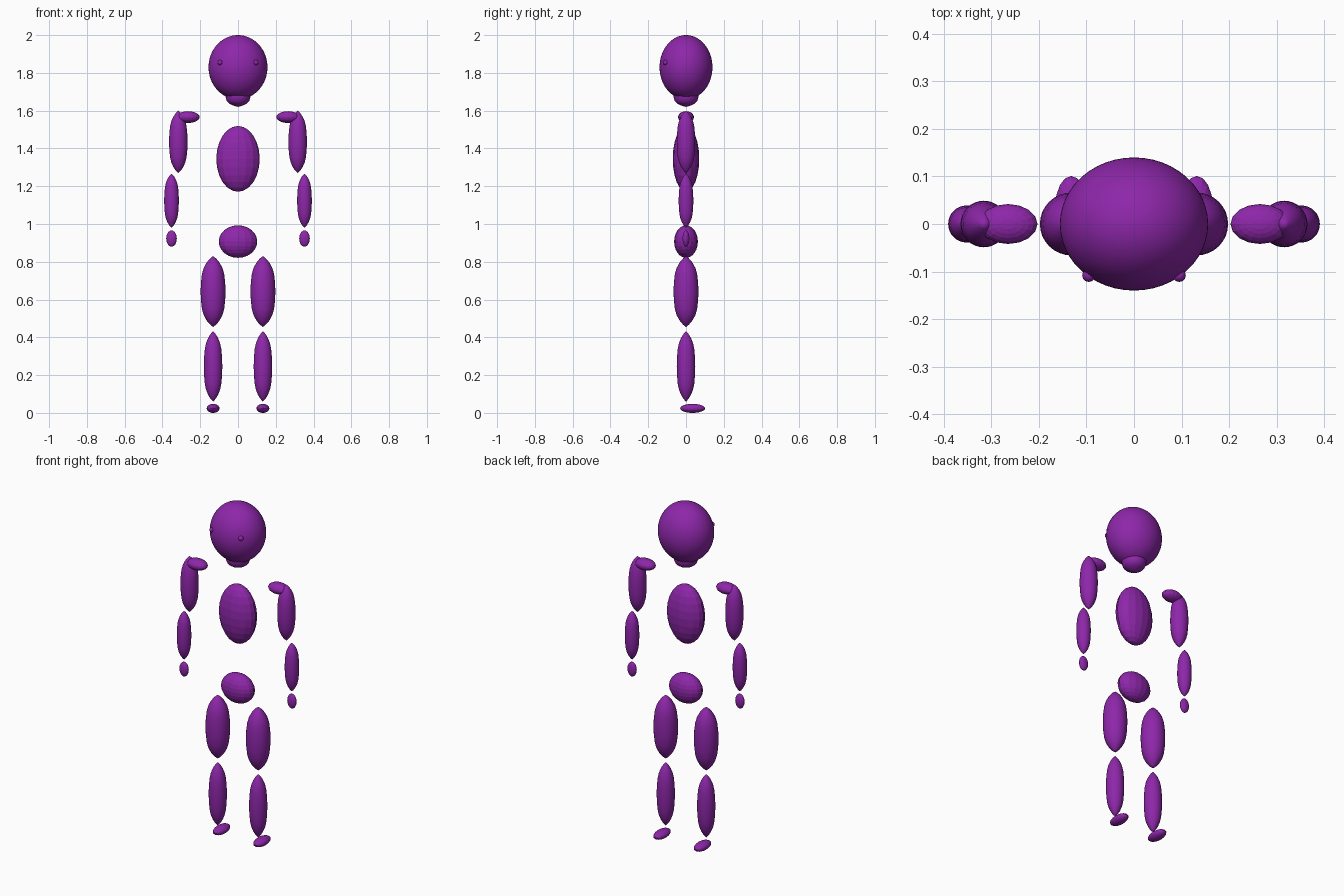
import bpy, bmesh, math
from mathutils import Matrix

cube = bpy.data.objects.get("Cube")
if cube:
    bpy.data.objects.remove(cube, do_unlink=True)

PURPLE = (0.27, 0.02, 0.40, 1)
purple = bpy.data.materials.new("purple")
purple.use_nodes = True
purple.diffuse_color = PURPLE
purple.node_tree.nodes["Principled BSDF"].inputs["Base Color"].default_value = PURPLE

# Half of the pointed limb outline: (fraction of length, fraction of radius)
TAPER = [(0.03, 0.22), (0.06, 0.38), (0.1, 0.55), (0.17, 0.76),
         (0.25, 0.89), (0.37, 0.97), (0.5, 1)]


def finish(name, bm, smooth):
    mesh = bpy.data.meshes.new(name)
    bmesh.ops.recalc_face_normals(bm, faces=bm.faces)
    bm.to_mesh(mesh)
    bm.free()
    mesh.materials.append(purple)
    obj = bpy.data.objects.new(name, mesh)
    bpy.context.collection.objects.link(obj)
    if smooth:
        bpy.ops.object.select_all(action="DESELECT")
        obj.select_set(True)
        bpy.context.view_layer.objects.active = obj
        bpy.ops.object.shade_smooth_by_angle(angle=math.radians(30))
    return obj


def ellipsoid(name, center, radii, segments=16, rings=12, smooth=False):
    bm = bmesh.new()
    bmesh.ops.create_uvsphere(
        bm, u_segments=segments, v_segments=rings, radius=1,
        matrix=Matrix.Translation(center) @ Matrix.Diagonal((*radii, 1)))
    return finish(name, bm, smooth)


def spindle(name, x, bottom, top, radius, segments=32):
    """Barrel-shaped limb with a pointed tip at each end."""
    outline = [(0, 0)] + TAPER + [(1 - t, r) for t, r in reversed(TAPER[:-1])] + [(1, 0)]
    bm = bmesh.new()
    verts = [bm.verts.new((x + r * radius, 0, bottom + t * (top - bottom)))
             for t, r in outline]
    edges = [bm.edges.new(pair) for pair in zip(verts, verts[1:])]
    bmesh.ops.spin(bm, geom=verts + edges, cent=(x, 0, 0), axis=(0, 0, 1),
                   angle=math.tau, steps=segments)
    bmesh.ops.remove_doubles(bm, verts=bm.verts, dist=0.0001)
    return finish(name, bm, True)


# Head and trunk
ellipsoid("head", (0, 0, 1.83), (0.156, 0.14, 0.17), 48, 32, True)
spindle("neck", 0, 1.62, 1.74, 0.066)
ellipsoid("torso", (0, 0, 1.345), (0.115, 0.07, 0.174))
ellipsoid("pelvis", (0, 0, 0.907), (0.102, 0.063, 0.086))

# Paired parts
for side, s in (("left", 1), ("right", -1)):
    ellipsoid(side + "_eye", (s * 0.095, -0.108, 1.855), (0.014, 0.014, 0.014), 12, 8, True)
    ellipsoid(side + "_shoulder", (s * 0.265, 0, 1.566), (0.062, 0.042, 0.031))
    spindle(side + "_upper_arm", s * 0.316, 1.27, 1.6, 0.049)
    spindle(side + "_forearm", s * 0.352, 0.98, 1.267, 0.039)
    ellipsoid(side + "_hand", (s * 0.352, 0, 0.923), (0.028, 0.018, 0.043))
    spindle(side + "_thigh", s * 0.132, 0.455, 0.83, 0.066)
    spindle(side + "_shin", s * 0.132, 0.06, 0.432, 0.049)
    ellipsoid(side + "_foot", (s * 0.132, 0.035, 0.024), (0.034, 0.066, 0.024))
